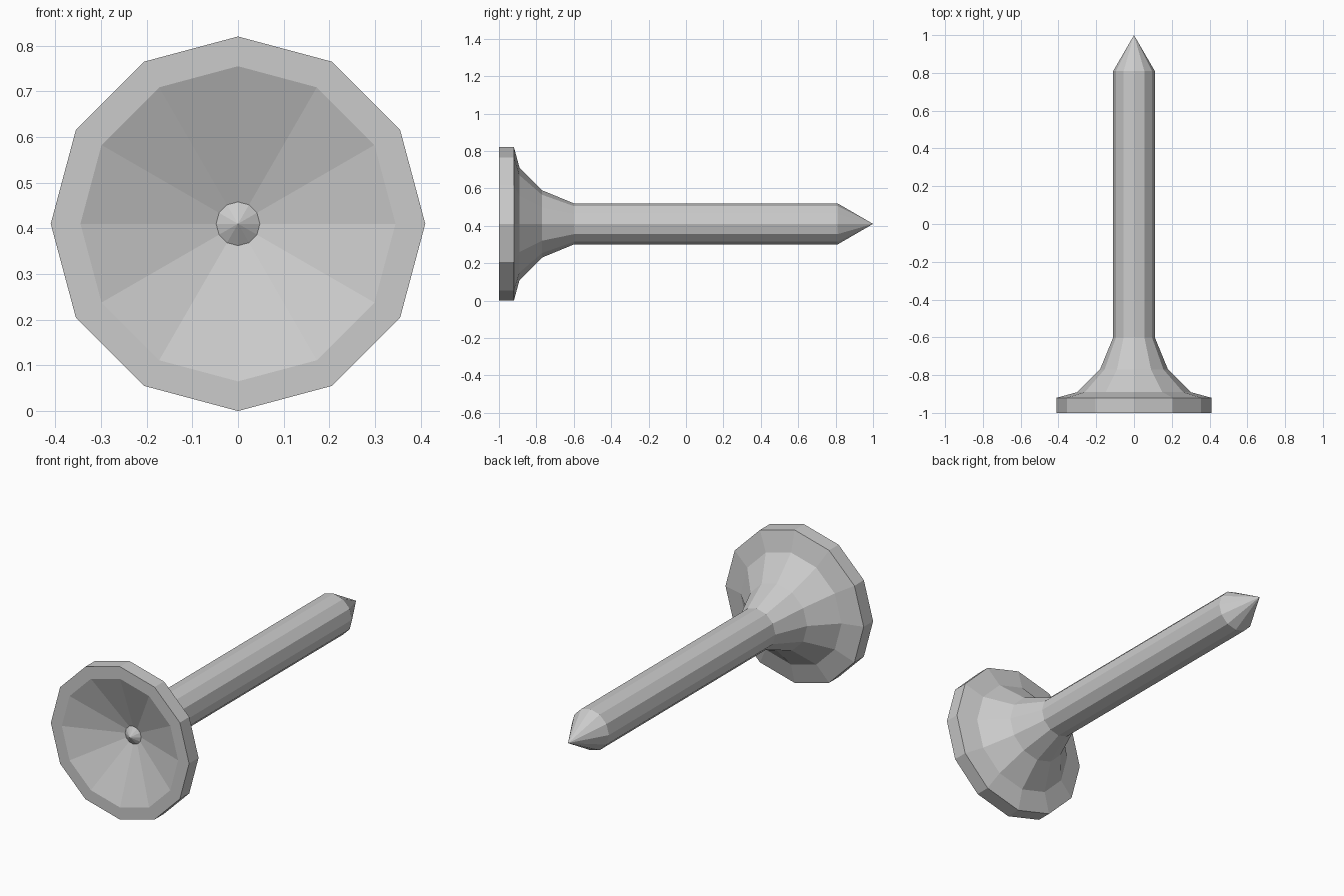
import bpy, bmesh
from math import sin, cos, pi

if "Cube" in bpy.data.objects:
    bpy.data.objects.remove(bpy.data.objects["Cube"])

SIDES = 12
AXIS_Z = 0.41


def lathe(name, profile):
    """Revolve (radius, y) points around the horizontal long axis."""
    bm = bmesh.new()
    rings = []
    for r, y in profile:
        if r == 0:
            rings.append([bm.verts.new((0, y, AXIS_Z))] * SIDES)
        else:
            rings.append([bm.verts.new((r * cos(2 * pi * i / SIDES), y,
                                        AXIS_Z + r * sin(2 * pi * i / SIDES)))
                          for i in range(SIDES)])
    for a, b in zip(rings, rings[1:]):
        for i in range(SIDES):
            j = (i + 1) % SIDES
            corners = list(dict.fromkeys((a[i], a[j], b[j], b[i])))
            bm.faces.new(corners)
    bmesh.ops.recalc_face_normals(bm, faces=bm.faces)
    mesh = bpy.data.meshes.new(name)
    bm.to_mesh(mesh)
    bm.free()
    obj = bpy.data.objects.new(name, mesh)
    bpy.context.collection.objects.link(obj)
    return obj


# Pin: dished front, flat rim, flared neck, long shaft and pointed tip
lathe("dished_pin", [(0, -0.87), (0.345, -1.0), (0.41, -1.0), (0.41, -0.92),
                     (0.30, -0.89), (0.18, -0.77), (0.11, -0.60),
                     (0.11, 0.81), (0, 1.0)])

# Small faceted nub in the middle of the dish
lathe("centre_nub", [(0, -0.918), (0.048, -0.888), (0, -0.865)])
